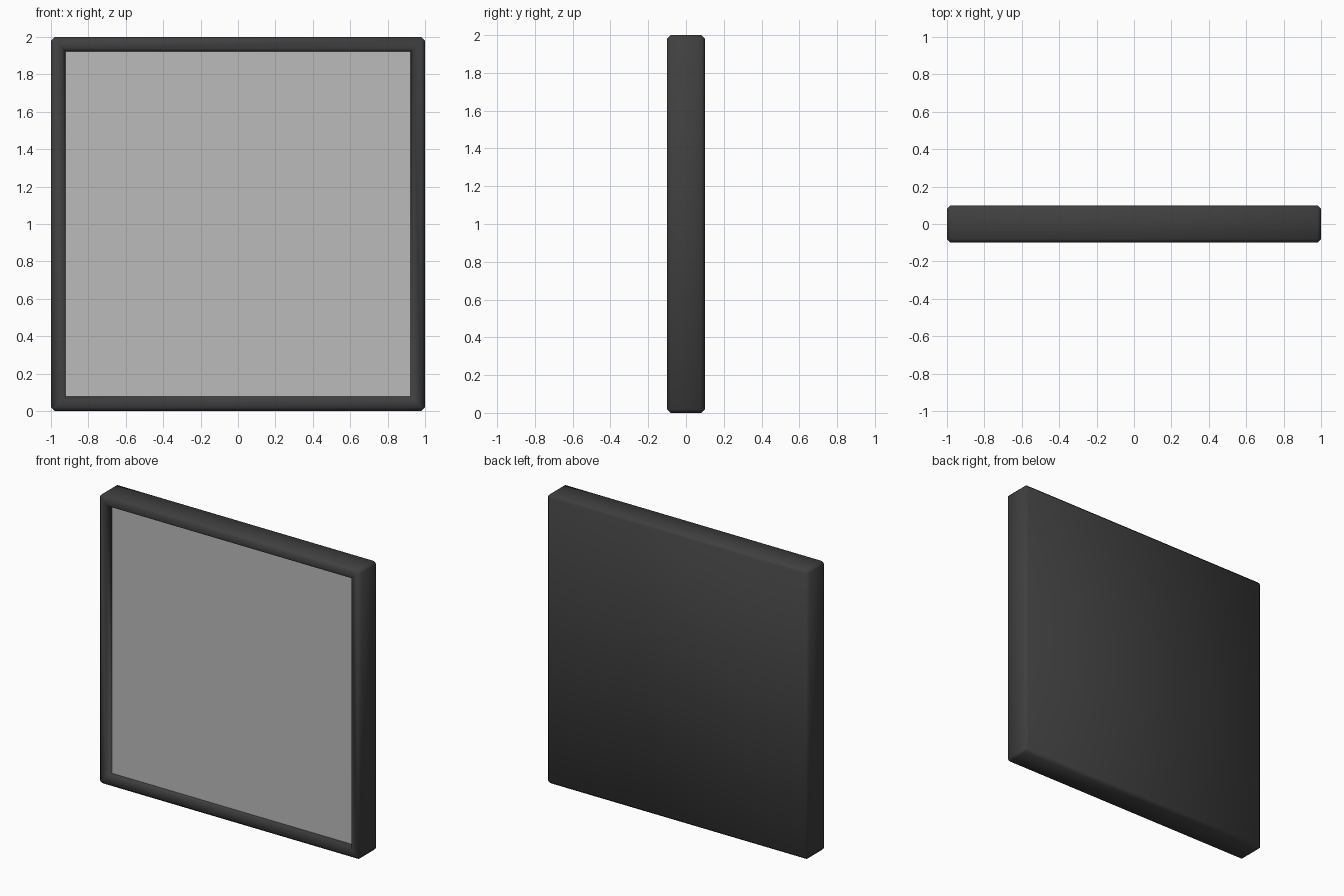
import bpy, bmesh
from mathutils import Vector

if "Cube" in bpy.data.objects:
    bpy.data.objects.remove(bpy.data.objects["Cube"])

SIZE, DEPTH, BEVEL = 2.0, 0.2, 0.02
LIP, RECESS = 0.06, 0.04


def add_object(name, bm, color, smooth):
    mesh = bpy.data.meshes.new(name)
    bm.to_mesh(mesh)
    bm.free()
    for p in mesh.polygons:
        p.use_smooth = smooth
    mat = bpy.data.materials.new(name + "_colour")
    mat.diffuse_color = color
    mat.use_nodes = True
    mat.node_tree.nodes["Principled BSDF"].inputs["Base Color"].default_value = mat.diffuse_color
    mesh.materials.append(mat)
    obj = bpy.data.objects.new(name, mesh)
    bpy.context.collection.objects.link(obj)
    return obj


# Frame: chamfered slab with a sloped recess in the front and a closed back
bm = bmesh.new()
bmesh.ops.create_cube(bm, size=1)
for v in bm.verts:
    v.co = Vector((v.co.x * SIZE, v.co.y * DEPTH, (v.co.z + 0.5) * SIZE))
bmesh.ops.bevel(bm, geom=bm.edges[:], offset=BEVEL, segments=1, affect='EDGES')
bm.normal_update()
front = min(bm.faces, key=lambda f: f.calc_center_median().y)
bmesh.ops.inset_region(bm, faces=[front], thickness=LIP)
bmesh.ops.inset_region(bm, faces=[front], thickness=BEVEL)
for v in front.verts:
    v.co.y += RECESS
corners = [v.co.copy() for v in front.verts]
bmesh.ops.delete(bm, geom=[front], context='FACES_ONLY')
add_object("frame", bm, (0.05, 0.05, 0.05, 1), True)

# Flat panel filling the recess
bm = bmesh.new()
bm.faces.new([bm.verts.new(c) for c in corners])
add_object("panel", bm, (0.5, 0.5, 0.5, 1), False)
